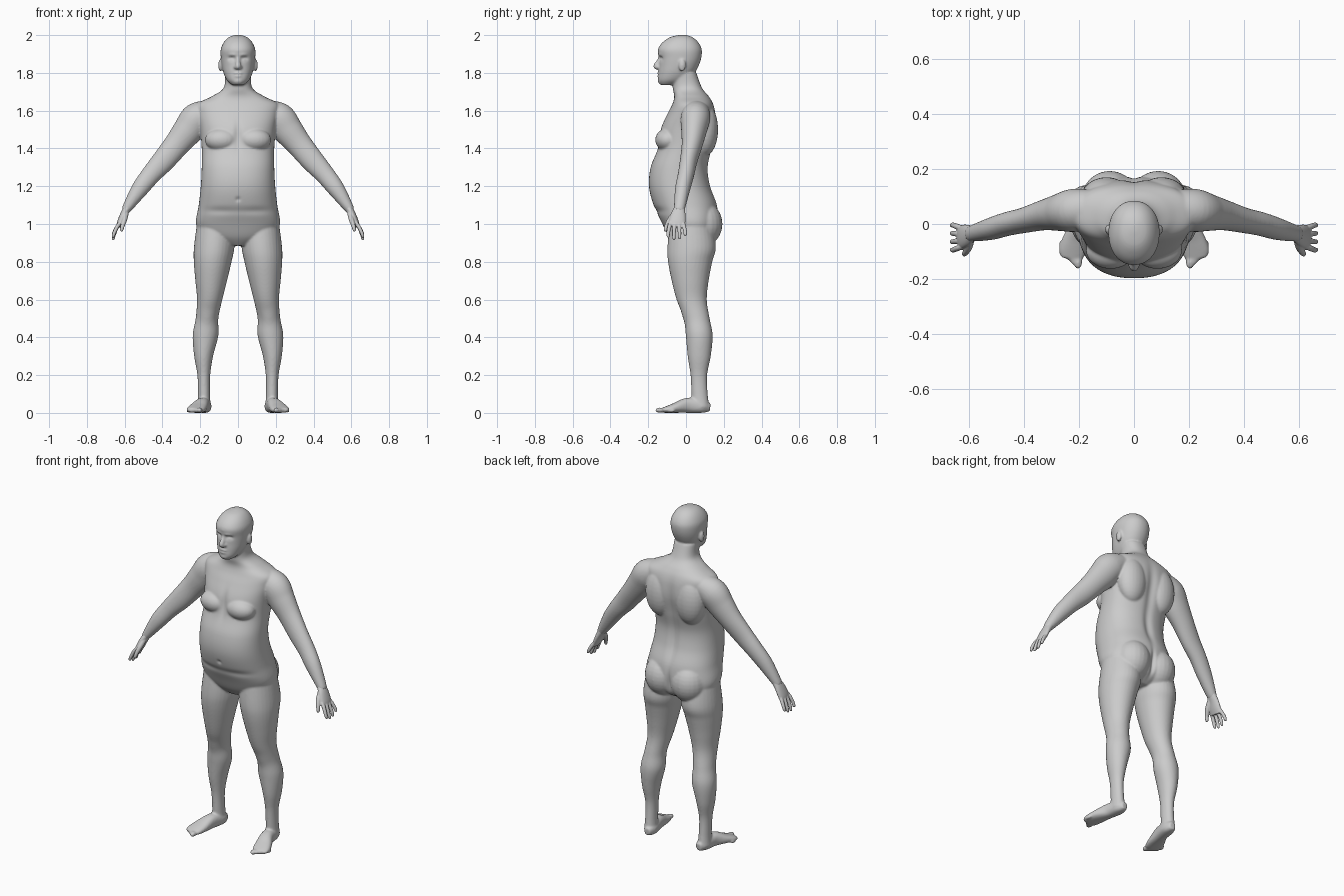
import bpy, bmesh, math
from mathutils import Vector, Matrix

BOTH, MID = (1, -1), (1,)


def spline(keys, steps=6):
    """Catmull-Rom interpolation through tuples of numbers."""
    out = []
    for i in range(len(keys) - 1):
        a, b = keys[max(i - 1, 0)], keys[i]
        c, d = keys[i + 1], keys[min(i + 2, len(keys) - 1)]
        for k in range(steps):
            t = k / steps
            out.append([0.5 * (2 * q + (r - p) * t + (2 * p - 5 * q + 4 * r - s) * t * t
                        + (3 * q - p - 3 * r + s) * t ** 3) for p, q, r, s in zip(a, b, c, d)])
    out.append(list(keys[-1]))
    return out


def loft(bm, keys, sides=BOTH, n=2.0, axis=None, u=(1, 0, 0), seg=32):
    """Closed tube through keys (x, y, z, radius_u, radius_v); a fixed axis keeps rings parallel."""
    pts = spline(keys)
    for s in sides:
        rings = []
        for i, p in enumerate(pts):
            a, b = pts[max(i - 1, 0)], pts[min(i + 1, len(pts) - 1)]
            t = Vector(axis) if axis else (Vector(b[:3]) - Vector(a[:3])).normalized()
            e = Vector(u)
            e = (e - t * e.dot(t)).normalized()
            f = t.cross(e)
            ring = []
            for k in range(seg):
                w = 2 * math.pi * k / seg
                c, d = math.cos(w), math.sin(w)
                co = Vector(p[:3]) + e * p[3] * math.copysign(abs(c) ** (2 / n), c) \
                    + f * p[4] * math.copysign(abs(d) ** (2 / n), d)
                ring.append(bm.verts.new((co.x * s, co.y, co.z)))
            rings.append(ring)
        for r, q in zip(rings, rings[1:]):
            for k in range(seg):
                j = (k + 1) % seg
                bm.faces.new((r[k], r[j], q[j], q[k]))
        bm.faces.new(rings[0][::-1])
        bm.faces.new(rings[-1])


def ball(bm, c, r, sides=BOTH):
    for s in sides:
        m = Matrix.Translation((c[0] * s, c[1], c[2])) @ Matrix.Diagonal((*r, 1))
        bmesh.ops.create_uvsphere(bm, u_segments=24, v_segments=16, radius=1, matrix=m)


def stack(rows):
    """Rows (z, half width, front y, back y) to loft keys."""
    return [(0, (f + b) / 2, z, w, (b - f) / 2) for z, w, f, b in rows]


def finish(name, bm, voxel, smooth, dents=()):
    """Fuse the volumes, relax them, then press in soft details."""
    bmesh.ops.recalc_face_normals(bm, faces=bm.faces[:])
    me = bpy.data.meshes.new(name)
    bm.to_mesh(me)
    bm.free()
    ob = bpy.data.objects.new(name, me)
    bpy.context.collection.objects.link(ob)
    m = ob.modifiers.new("fuse", 'REMESH')
    m.mode, m.voxel_size = 'VOXEL', voxel
    m = ob.modifiers.new("relax", 'SMOOTH')
    m.factor, m.iterations = 0.5, smooth
    bpy.context.view_layer.update()
    dg = bpy.context.evaluated_depsgraph_get()
    me = bpy.data.meshes.new_from_object(ob.evaluated_get(dg))
    ob.modifiers.clear()
    ob.data = me
    for c, r, off in dents:
        for s in (BOTH if c[0] else MID):
            for v in me.vertices:
                dz = (v.co.z - c[2]) / r[2]
                if abs(dz) > 2.5:
                    continue
                dx, dy = (v.co.x - c[0] * s) / r[0], (v.co.y - c[1]) / r[1]
                g = dx * dx + dy * dy + dz * dz
                if g < 6:
                    v.co += Vector((off[0] * s, off[1], off[2])) * math.exp(-g)
    for v in me.vertices:
        v.co.z = max(v.co.z, 0.0)
    me.polygons.foreach_set("use_smooth", [True] * len(me.polygons))
    me.update()
    return ob


Z = (0, 0, 1)
body = bmesh.new()

# torso and neck
loft(body, stack([(.885, .06, -.05, .09), (.93, .18, -.09, .15), (1.0, .222, -.125, .17),
                  (1.1, .208, -.172, .165), (1.2, .197, -.196, .13), (1.3, .192, -.187, .117),
                  (1.4, .192, -.15, .138), (1.5, .2, -.135, .16), (1.58, .215, -.1, .158),
                  (1.635, .215, -.072, .145), (1.675, .14, -.062, .122), (1.72, .076, -.07, .085),
                  (1.8, .068, -.075, .055)]), MID, 2.3, Z, seg=64)
ball(body, (.085, -.095, 1.445), (.09, .068, .062))    # chest
ball(body, (.088, .085, 1.0), (.105, .108, .12))       # buttocks
ball(body, (.1, .1, 1.5), (.09, .07, .14))             # shoulder blades

# head
loft(body, stack([(1.735, .03, -.135, -.06), (1.76, .058, -.147, 0), (1.8, .077, -.146, .045),
                  (1.84, .086, -.143, .068), (1.88, .091, -.143, .081), (1.92, .092, -.149, .084),
                  (1.95, .082, -.135, .073), (1.975, .065, -.108, .053), (1.992, .043, -.076, .028),
                  (2.001, .012, -.03, 0)]), MID, 2.15, Z, seg=48)
loft(body, [(0, -.138, 1.885, .01, .008), (0, -.146, 1.86, .011, .012),
            (0, -.156, 1.838, .016, .016), (0, -.15, 1.822, .016, .012)], MID)   # nose
ball(body, (0, -.16, 1.833), (.013, .014, .011), MID)
ball(body, (.013, -.147, 1.83), (.01, .012, .009))
ball(body, (0, -.141, 1.797), (.025, .013, .007), MID)  # lips
ball(body, (0, -.14, 1.784), (.022, .014, .008), MID)
ball(body, (0, -.128, 1.758), (.03, .022, .02), MID)    # chin
ball(body, (.093, -.02, 1.84), (.012, .019, .033))      # ears

# arms
loft(body, [(.15, .06, 1.6, .065, .06), (.215, .05, 1.56, .078, .085), (.265, .042, 1.495, .068, .08),
            (.325, .032, 1.42, .055, .068), (.395, .014, 1.335, .046, .061), (.46, 0, 1.262, .043, .052),
            (.52, -.018, 1.185, .04, .045), (.585, -.034, 1.088, .03, .027), (.598, -.038, 1.066, .026, .018)],
     u=(0, 1, 0))

# legs
loft(body, [(.115, .025, 1.02, .1, .11), (.126, .03, .88, .107, .128), (.134, .022, .8, .1, .117),
            (.142, .022, .7, .084, .098), (.15, .03, .6, .067, .08), (.164, .057, .5, .06, .068),
            (.172, .07, .41, .068, .071), (.182, .07, .3, .05, .061), (.181, .068, .2, .034, .044),
            (.18, .072, .1, .032, .043), (.18, .078, .03, .036, .046)], axis=Z)

# feet and toes
loft(body, [(.172, .128, .03, .018, .022), (.176, .085, .034, .036, .034), (.189, .01, .04, .037, .04),
            (.212, -.06, .026, .048, .026), (.226, -.105, .017, .048, .017), (.232, -.128, .014, .035, .011)],
     n=2.4)
for i in range(5):
    t = i / 4
    ball(body, (.203 + .06 * t, -.138 + .05 * t + .01 * t * t, .014 - .002 * t),
         (.016 - .006 * t, .026 - .005 * t, .014 - .003 * t))

details = [
    ((.033, -.135, 1.876), (.019, .03, .012), (0, .013, 0)),     # eye sockets
    ((.033, -.125, 1.871), (.011, .02, .007), (0, -.006, 0)),    # eyelids
    ((.03, -.14, 1.895), (.022, .02, .008), (0, -.004, 0)),      # brows
    ((0, -.152, 1.7905), (.022, .02, .004), (0, .005, 0)),       # mouth line
    ((0, -.2, 1.13), (.012, .04, .012), (0, .008, 0)),           # navel
    ((0, -.14, 1.47), (.018, .05, .07), (0, .01, 0)),            # breastbone
    ((0, .15, 1.25), (.025, .06, .13), (0, -.014, 0)),           # spine
    ((0, .15, 1.48), (.03, .06, .12), (0, -.012, 0)),
    ((0, .17, .98), (.012, .06, .07), (0, -.015, 0)),            # cleft
    ((.1, -.15, 1.07), (.1, .08, .02), (0, .006, 0)),            # belly fold
    ((.16, 0, .515), (.04, .03, .04), (0, -.005, 0)),            # kneecaps
]
finish("body", body, .0055, 8, details)

# hands
hands = bmesh.new()
Y = (0, 1, 0)
loft(hands, [(.57, -.03, 1.11, .026, .02), (.587, -.034, 1.082, .03, .021), (.605, -.041, 1.05, .039, .019),
             (.622, -.046, 1.012, .043, .017), (.632, -.05, .986, .04, .013)], u=Y)
for i, length in enumerate((.062, .074, .07, .054)):
    y, d = -.082 + .022 * i, (i - 1.5) * .004
    loft(hands, [(.622, y, 1.01, .01, .01), (.64, y + d, .985, .0105, .0105),
                 (.655, y + 2 * d, .99 - length * .6, .0095, .0095),
                 (.661, y + 2 * d, .996 - length, .008, .008),
                 (.661, y + 2 * d, .99 - length, .004, .004)], u=Y, seg=16)
loft(hands, [(.592, -.05, 1.065, .016, .015), (.6, -.083, 1.025, .015, .014), (.611, -.103, .99, .011, .011),
             (.616, -.109, .968, .009, .009), (.617, -.11, .96, .004, .004)], u=Y, seg=16)
finish("hands", hands, .003, 4)
